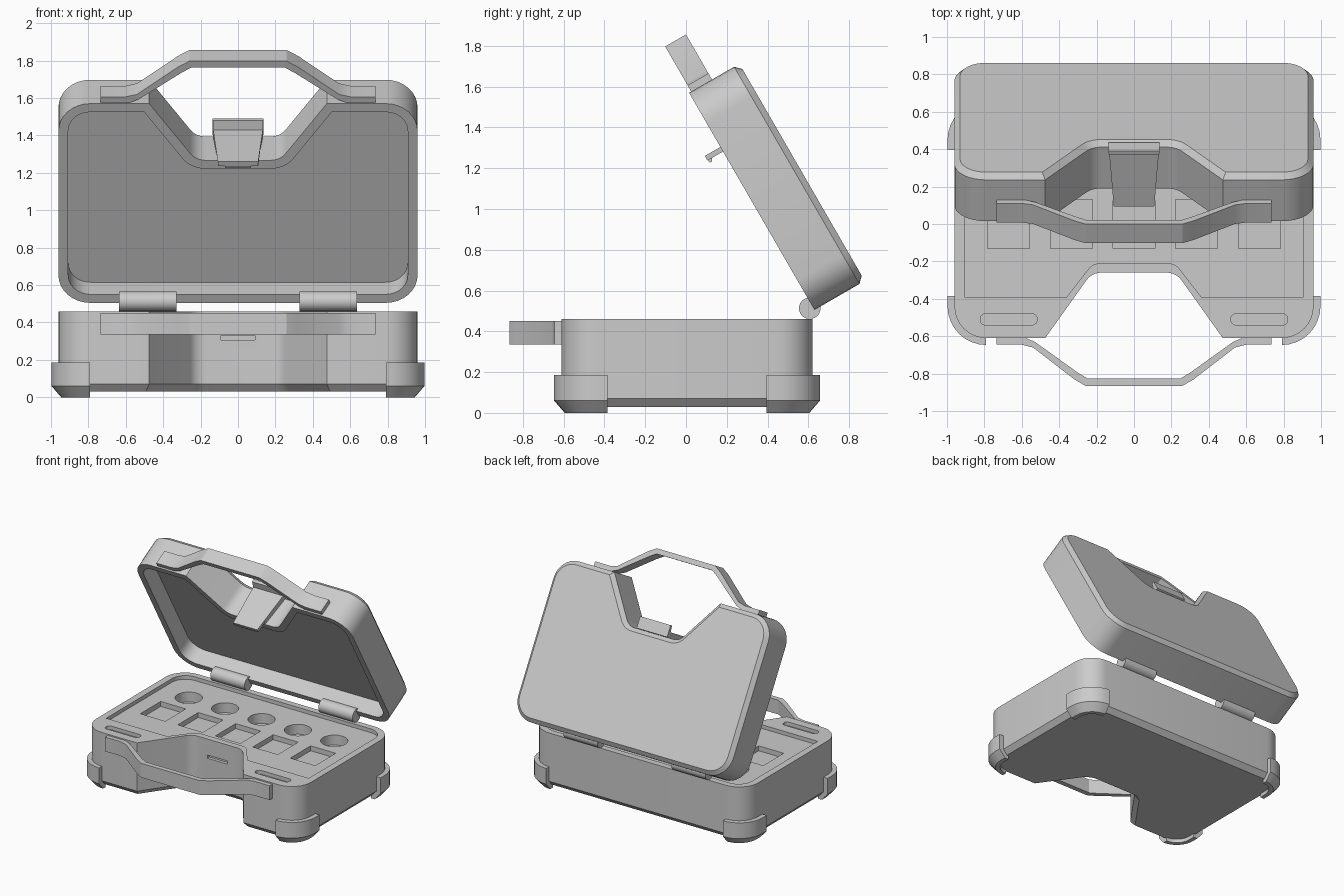
import bpy, bmesh, math
from mathutils import Matrix, Vector

if "Cube" in bpy.data.objects:
    bpy.data.objects.remove(bpy.data.objects["Cube"])


def rounded(points, n=8):
    """Closed 2D loop from (x, y, corner radius) points."""
    out = []
    for i, (x, y, r) in enumerate(points):
        p = Vector((x, y))
        if r == 0:
            out.append(p)
            continue
        u = (Vector(points[i - 1][:2]) - p).normalized()
        v = (Vector(points[(i + 1) % len(points)][:2]) - p).normalized()
        half = u.angle(v) / 2
        c = p + (u + v).normalized() * r / math.sin(half)
        a, b = (p + w * r / math.tan(half) - c for w in (u, v))
        a0 = math.atan2(a.y, a.x)
        da = (math.atan2(b.y, b.x) - a0 + math.pi) % (2 * math.pi) - math.pi
        out += [c + r * Vector((math.cos(a0 + da * k / n), math.sin(a0 + da * k / n)))
                for k in range(n + 1)]
    return out


def inset(loop, d):
    """Move a counter-clockwise loop inwards by d."""
    out = []
    for i, p in enumerate(loop):
        e1 = (p - loop[i - 1]).normalized()
        e2 = (loop[(i + 1) % len(loop)] - p).normalized()
        n1, n2 = Vector((-e1.y, e1.x)), Vector((-e2.y, e2.x))
        out.append(p + (n1 + n2) * d / (1 + n1.dot(n2)))
    return out


def at(loop, z):
    return [(p[0], p[1], z) for p in loop]


def both_sides(half):
    """Mirror the x > 0 half of a loop (front to back) into a full loop."""
    return half + [(-p[0], *p[1:]) for p in reversed(half)]


def loft(bm, rings):
    vs = [[bm.verts.new(p) for p in r] for r in rings]
    for a, b in zip(vs, vs[1:]):
        for i in range(len(a)):
            bm.faces.new((a[i - 1], a[i], b[i], b[i - 1]))
    bm.faces.new(vs[0])
    bm.faces.new(vs[-1])


def make(name, solids, matrix=Matrix(), smooth=True):
    bm = bmesh.new()
    for rings in solids:
        loft(bm, rings)
    bmesh.ops.recalc_face_normals(bm, faces=bm.faces[:])
    me = bpy.data.meshes.new(name)
    bm.to_mesh(me)
    bm.free()
    ob = bpy.data.objects.new(name, me)
    bpy.context.collection.objects.link(ob)
    ob.matrix_world = matrix
    if smooth:
        shade(ob)
    return ob


def shade(ob):
    bpy.ops.object.select_all(action='DESELECT')
    ob.select_set(True)
    bpy.context.view_layer.objects.active = ob
    bpy.ops.object.shade_smooth_by_angle(angle=math.radians(30))


def cut(ob, cutter):
    cutter.hide_render = True
    mod = ob.modifiers.new("cut", 'BOOLEAN')
    mod.operation, mod.solver, mod.object = 'DIFFERENCE', 'EXACT', cutter
    bpy.context.view_layer.objects.active = ob
    bpy.ops.object.modifier_apply(modifier=mod.name)
    bpy.data.objects.remove(cutter)


def prism(loop, z0, z1):
    return [at(loop, z0), at(loop, z1)]


def rect(x, y, w, h, r=0):
    return rounded([(x - w, y - h, r), (x + w, y - h, r), (x + w, y + h, r), (x - w, y + h, r)])


def disc(x, y, r, n=32):
    return [Vector((x + r * math.cos(2 * math.pi * k / n), y + r * math.sin(2 * math.pi * k / n)))
            for k in range(n)]


# Shared plan outline of both halves, with the grip notch in front
half = [(.225, -.26, .1), (.475, -.61, 0), (.96, -.61, .17), (.96, .62, .17)]
outline = rounded(both_sides(half))

# Lower case
base = make("lower_case", [[at(inset(outline, .035), .03), at(outline, .07), at(outline, .46)]],
            smooth=False)
tray = rounded(both_sides([(.22, -.21, .08), (.36, -.39, 0), (.905, -.39, 0), (.905, .57, .12)]))
cut(base, make("tray_cutter", [prism(tray, .43, .6)], smooth=False))

# Square and round pockets, front slots and latch catch
pockets = []
for i in range(-2, 3):
    pockets.append(prism(rect(i * .335, 0, .112, .13), .39, .6))
    pockets.append(prism(disc(i * .325, .3, .1), .35, .6))
for s in (-1, 1):
    pockets.append(prism(rect(s * .67, -.51, .152, .03, .028), .43, .6))
pockets.append(prism(rect(0, -.26, .09, .025), .305, .33))
cut(base, make("pocket_cutter", pockets, smooth=False))
shade(base)

# Lid: open shell swung 60 degrees about the rear edge
swing = (Matrix.Translation((0, .63, .505)) @ Matrix.Rotation(math.radians(-60), 4, 'X')
         @ Matrix.Translation((0, -.62, 0)))
inner = inset(outline, .052)
make("lid", [[at(inner, .13), at(inner, 0), at(outline, 0), at(outline, .255),
              at(inset(outline, .03), .285)]], swing)

# Handles, one on each half
outer_edge = [(.26, -.865), (.32, -.83), (.54, -.66), (.6, -.645), (.735, -.645)]
inner_edge = [(.735, -.605), (.59, -.605), (.53, -.63), (.3, -.795), (.25, -.825)]
bar = outer_edge + inner_edge
bar = [(-x, y) for x, y in reversed(outer_edge)] + bar + [(-x, y) for x, y in reversed(inner_edge)]
make("lower_handle", [prism(bar, .335, .45)])
make("lid_handle", [prism(bar, .012, .13)], swing)

# Latch: tapered plate with thumb lip and hook
latch = [(-.262, .285), (-.353, .285), (-.353, .262), (-.303, .25), (-.303, -.088),
         (-.277, -.088), (-.277, 0), (-.255, .01)]
plate = [[(s * (.108 + .1 * max(0, z)), y, z) for y, z in latch] for s in (-1, 1)]
hook = [[(x, y, z) for y, z in ((-.28, -.088), (-.28, -.06), (-.262, -.07), (-.262, -.082))]
        for x in (-.07, .07)]
make("latch", [plate, hook], swing, smooth=False)

# Hinge barrels
for s, side in ((-1, "left"), (1, "right")):
    circle = disc(.607, .513, .053, 24)
    make(side + "_hinge", [[[(s * x, p.x, p.y) for p in circle] for x in (.33, .635)]])

# Corner feet: bevelled band wrapped round each corner
section = [(.037, .187), (.037, .06), (-.015, 0), (-.05, 0), (-.05, .187)]
for sx, side in ((-1, "left"), (1, "right")):
    for sy, edge, end in ((-1, .61, "front"), (1, .62, "back")):
        cx, cy = .79, edge - .17
        path = [(.96, cy - .055, 0)]
        for k in range(9):
            a = math.pi / 2 * k / 8
            path.append((cx + .17 * math.cos(a), cy + .17 * math.sin(a), a))
        rings = [[(sx * (x + d * math.cos(a)), sy * (y + d * math.sin(a)), z) for d, z in section]
                 for x, y, a in path]
        make(f"{end}_{side}_foot", [rings])
